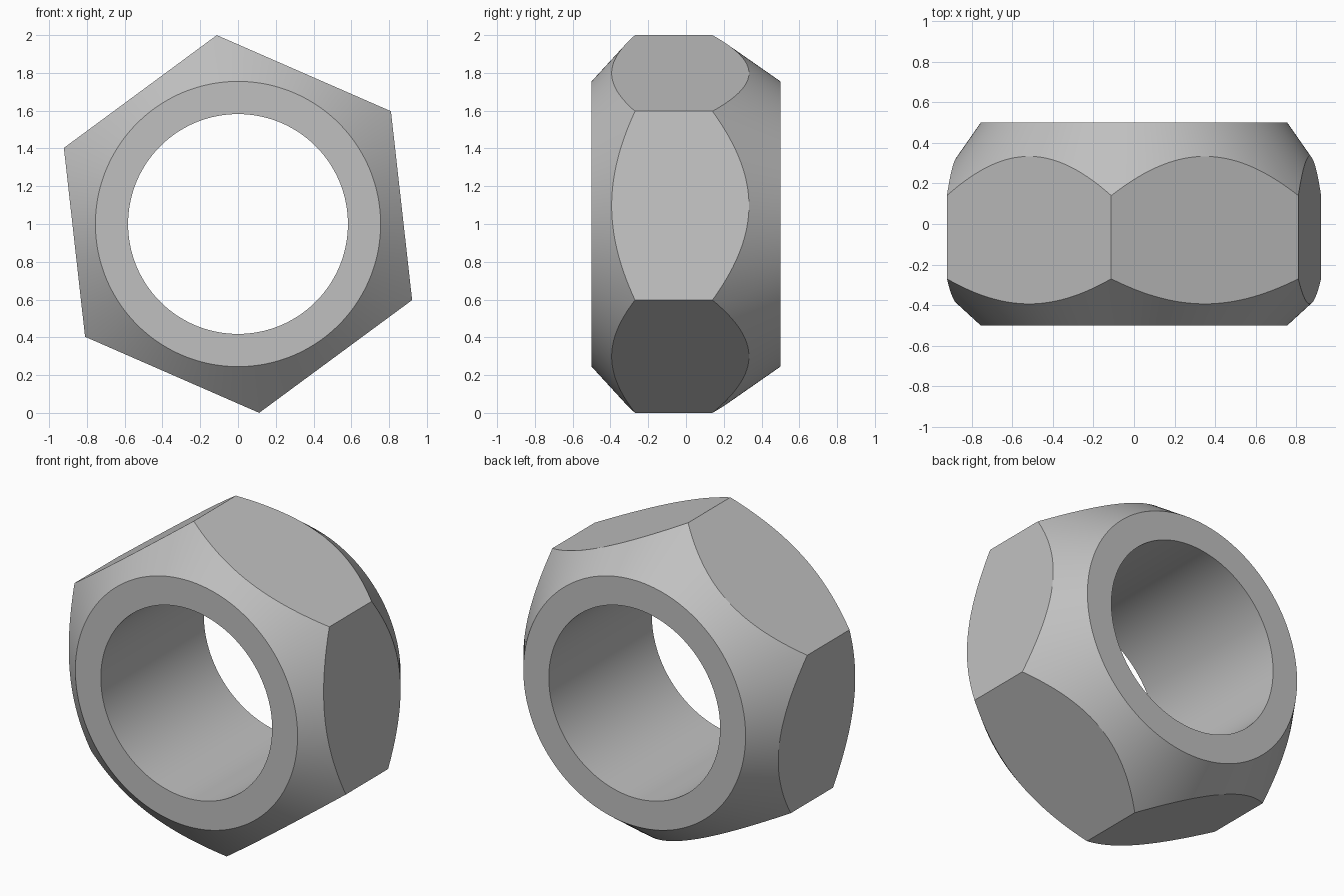
import bpy, bmesh, math

if "Cube" in bpy.data.objects:
    bpy.data.objects.remove(bpy.data.objects["Cube"])

CORNER_R = 1.006                      # hexagon corner radius
FLAT_R = CORNER_R * math.cos(math.pi / 6)
FACE_R, BORE_R, HALF = 0.755, 0.582, 0.5
START = math.radians(36.4)            # angle of one hexagon corner
PER_SIDE = 32
N = PER_SIDE * 6
FRONT_SLOPE = 0.23 / (CORNER_R - FACE_R)   # chamfer depth per radius
BACK_SLOPE = 0.36 / (CORNER_R - FACE_R)

steel = bpy.data.materials.new("steel_grey")
steel.diffuse_color = (0.53, 0.53, 0.53, 1)
steel.use_nodes = True
steel.node_tree.nodes["Principled BSDF"].inputs["Base Color"].default_value = steel.diffuse_color


def section(i):
    """Closed (radius, y) outline of the nut at angular step i."""
    local = (i % PER_SIDE) / PER_SIDE * math.pi / 3 - math.pi / 6
    r = FLAT_R / math.cos(local)
    return [(BORE_R, -HALF), (FACE_R, -HALF),
            (r, -HALF + (r - FACE_R) * FRONT_SLOPE),
            (r, HALF - (r - FACE_R) * BACK_SLOPE),
            (FACE_R, HALF), (BORE_R, HALF)]


# Hexagonal nut: sections swept around the bore, conical chamfers on both ends
bm = bmesh.new()
rings = []
for i in range(N):
    a = START + 2 * math.pi * i / N
    rings.append([bm.verts.new((r * math.cos(a), y, 1 + r * math.sin(a)))
                  for r, y in section(i)])
for i in range(N):
    p, q = rings[i], rings[(i + 1) % N]
    for k in range(6):
        m = (k + 1) % 6
        bm.faces.new((p[k], p[m], q[m], q[k]))
bmesh.ops.recalc_face_normals(bm, faces=bm.faces)

mesh = bpy.data.meshes.new("hex_nut")
bm.to_mesh(mesh)
bm.free()
mesh.materials.append(steel)
nut = bpy.data.objects.new("hex_nut", mesh)
bpy.context.collection.objects.link(nut)

# Smooth bore and chamfers, crisp edges around the flats
bpy.context.view_layer.objects.active = nut
nut.select_set(True)
bpy.ops.object.shade_smooth_by_angle(angle=math.radians(20))
